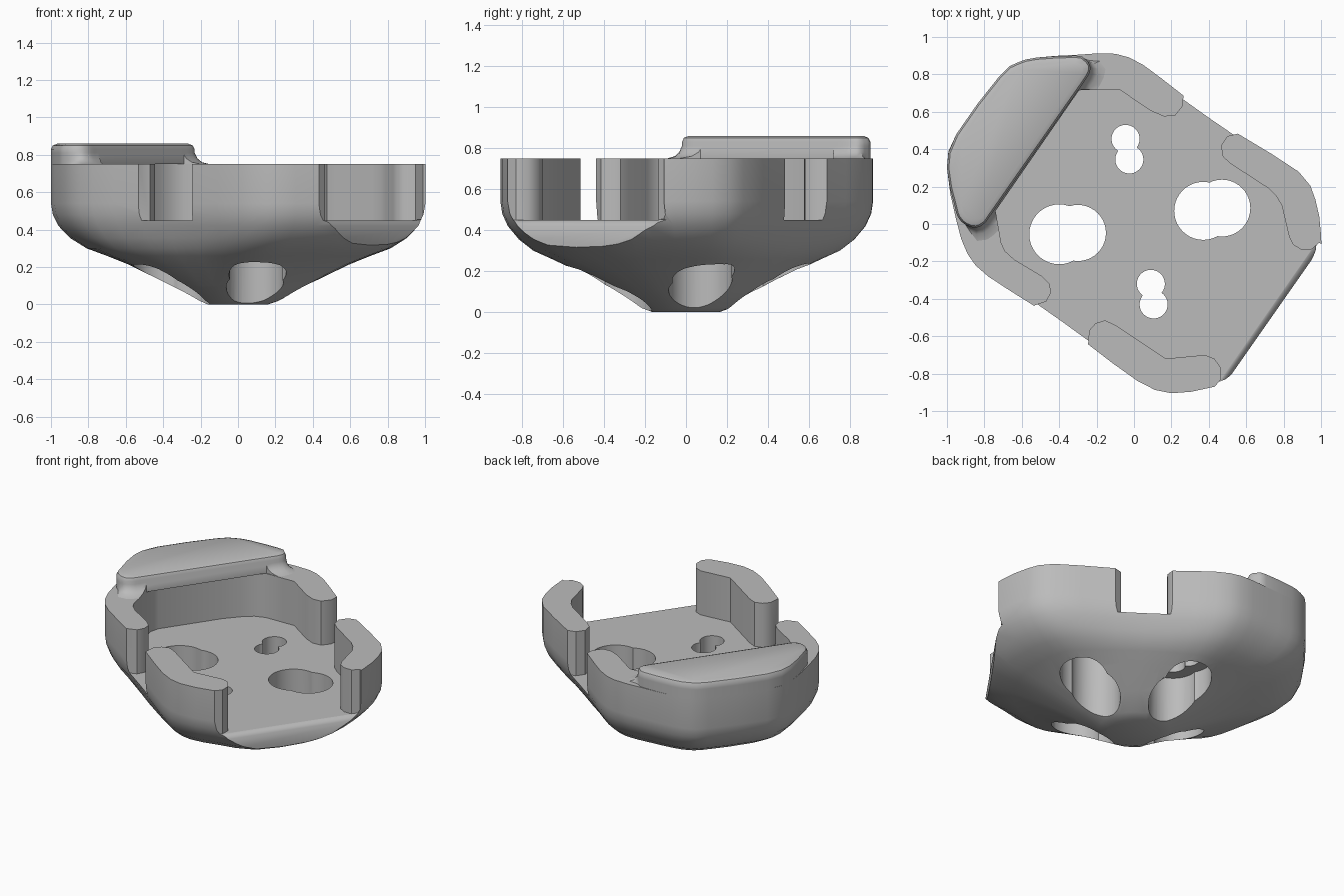
import bpy, bmesh, math
from mathutils import Vector

cube = bpy.data.objects.get("Cube")
if cube:
    bpy.data.objects.remove(cube)

grey = bpy.data.materials.new("matte_grey")
grey.use_nodes = True
grey.diffuse_color = (0.5, 0.5, 0.5, 1)
grey.node_tree.nodes["Principled BSDF"].inputs["Base Color"].default_value = (0.5, 0.5, 0.5, 1)

# Skewed axes of the body: U runs along the cap edge, V points to the open side
ANGLE = math.radians(55)
U = Vector((math.cos(ANGLE), math.sin(ANGLE), 0))
V = Vector((math.sin(ANGLE), -math.cos(ANGLE), 0))
Z = Vector((0, 0, 1))


def clamp(t):
    return max(0, min(1, t))


def loft(name, rings):
    """Closed solid through rings that all have the same point count."""
    bm = bmesh.new()
    loops = [[bm.verts.new(p) for p in ring] for ring in rings]
    for a, b in zip(loops, loops[1:]):
        for i in range(len(a)):
            j = (i + 1) % len(a)
            bm.faces.new((a[i], a[j], b[j], b[i]))
    bm.faces.new(loops[0][::-1])
    bm.faces.new(loops[-1])
    bmesh.ops.recalc_face_normals(bm, faces=bm.faces)
    mesh = bpy.data.meshes.new(name)
    bm.to_mesh(mesh)
    bm.free()
    mesh.materials.append(grey)
    obj = bpy.data.objects.new(name, mesh)
    bpy.context.collection.objects.link(obj)
    return obj


def rounded(points):
    """Smooth a closed loop while passing through its points."""
    pts = [Vector((x, y, 0)) for x, y in points]
    out = []
    for i, b in enumerate(pts):
        a, c, d = pts[i - 1], pts[(i + 1) % len(pts)], pts[(i + 2) % len(pts)]
        out += [b, (9 * (b + c) - a - d) / 16]
    return out


def prism(points, low, high):
    return loft("cutter", [[(x, y, z) for x, y in points] for z in (low, high)])


def cut(target, cutter):
    mod = target.modifiers.new("cut", "BOOLEAN")
    mod.operation = "DIFFERENCE"
    mod.solver = "EXACT"
    mod.object = cutter
    bpy.context.view_layer.objects.active = target
    bpy.ops.object.modifier_apply(modifier=mod.name)
    bpy.data.objects.remove(cutter)


# Rounded bowl body: nearly circular at the foot, six-sided at the rim
outline = rounded([
    (1.0, -.06), (.97, .13), (.88, .28), (.56, .48), (.26, .69), (.05, .85),
    (-.1, .91), (-.3, .905), (-.52, .89), (-.63, .86), (-.72, .79), (-.95, .48),
    (-1.0, .3), (-.95, .02), (-.89, -.16), (-.78, -.28), (-.53, -.44), (-.25, -.64),
    (.02, -.84), (.2, -.905), (.43, -.87), (.72, -.79), (.95, -.48), (1.0, -.3)])
levels = [(.17, 0), (.23, .02), (.38, .10), (.6, .21), (.72, .26), (.82, .3), (.9, .355),
          (.96, .42), (.99, .48), (1, .54), (1, .75)]
body = loft("bowl_body", [
    [p.lerp(p.normalized() * .95, clamp(1.4 * (.92 - s))) * s + Z * z for p in outline]
    for s, z in levels])

# Flat side with a softened upper lip
lip = [(.89, .9), (.89, .46), (.855, .452), (.875, .437), (.888, .405),
       (.888, -.2), (2, -.2), (2, .9)]
cut(body, loft("cutter", [[U * s + V * v + Z * z for v, z in lip] for s in (-2, 2)]))

# Pocket, running back under the cap, and the openings between the corner posts
cut(body, prism([
    (-.755, .14), (-.74, .07), (-.71, -.1), (-.69, -.145), (-.64, -.19), (-.49, -.28),
    (-.45, -.32), (-.445, -.37), (-.47, -.415), (-.53, -.435), (-.6, -.5), (-.3, -.8),
    (-.245, -.64), (-.24, -.57), (-.205, -.53), (-.155, -.515), (-.1, -.54), (.17, -.72),
    (.38, -.7), (.43, -.72), (.465, -.77), (.465, -.83), (.43, -.872), (.5, -1.1),
    (1.3, -.3), (.99, -.1), (.95, -.135), (.89, -.135), (.85, -.11), (.83, -.07),
    (.79, .1), (.76, .15), (.72, .19), (.52, .32), (.475, .36), (.465, .42), (.5, .47),
    (.565, .485), (.6, .6), (.35, .8), (.265, .69), (.26, .63), (.22, .58),
    (.16, .575), (.09, .605), (-.08, .72), (-.29, .715), (-.36, .69), (-.42, .64),
    (-.5, .55), (-.74, .2)], .45, 1.2))


def bore(x, y, radius, top):
    ring = [2 * math.pi * i / 40 for i in range(40)]
    cut(body, prism([(x + radius * math.cos(t), y + radius * math.sin(t)) for t in ring], -.2, top))


# Large double holes straight through the floor
for x, y, r in [(-.4, -.055, .16), (-.3, -.048, .15), (.37, .07, .155), (.47, .085, .152)]:
    bore(x, y, r, .6)

# Small double holes with wide counterbores underneath
for x, y in [(-.045, .455), (-.025, .345), (.09, -.32), (.105, -.43)]:
    bore(x, y, .153, .33)
    bore(x, y, .075, .6)

# Raised cap: rounded rim, and a foot that flares onto the posts on its inner side
cap_line = [(x, 1.427 * x + 1.141) for x in (-.77, -.7, -.52, -.36, -.27)]
cap_outline = rounded([
    (-.31, .9), (-.52, .89), (-.63, .86), (-.72, .79), (-.95, .48), (-1.0, .3),
    (-.96, .1), (-.94, .035), (-.9, -.005), (-.845, -.02), (-.8, .003)] + cap_line
    + [(-.237, .81), (-.235, .85), (-.265, .885)])
normals = []
for i in range(len(cap_outline)):
    along = cap_outline[(i + 1) % len(cap_outline)] - cap_outline[i - 1]
    normals.append(along.cross(Z).normalized())


def cap_ring(offset, z):
    ring = []
    for p, n in zip(cap_outline, normals):
        weight = clamp((n.dot(V) - .2) / .5) if offset > 0 else 1
        ring.append(p + n * offset * weight + Z * z)
    return ring


cap = loft("raised_cap", [cap_ring(o, z) for o, z in [
    (.08, .75), (.04, .76), (.015, .78), (0, .81), (0, .83), (-.01, .85), (-.035, .86)]])
# Trim the foot flush with the pocket
cut(cap, prism([(-.74, .07), (-.71, -.1), (-.08, .72), (-.29, .72)], .7, .9))

bpy.ops.object.select_all(action="DESELECT")
for obj in (body, cap):
    obj.select_set(True)
bpy.context.view_layer.objects.active = body
bpy.ops.object.shade_smooth_by_angle(angle=math.radians(38))
